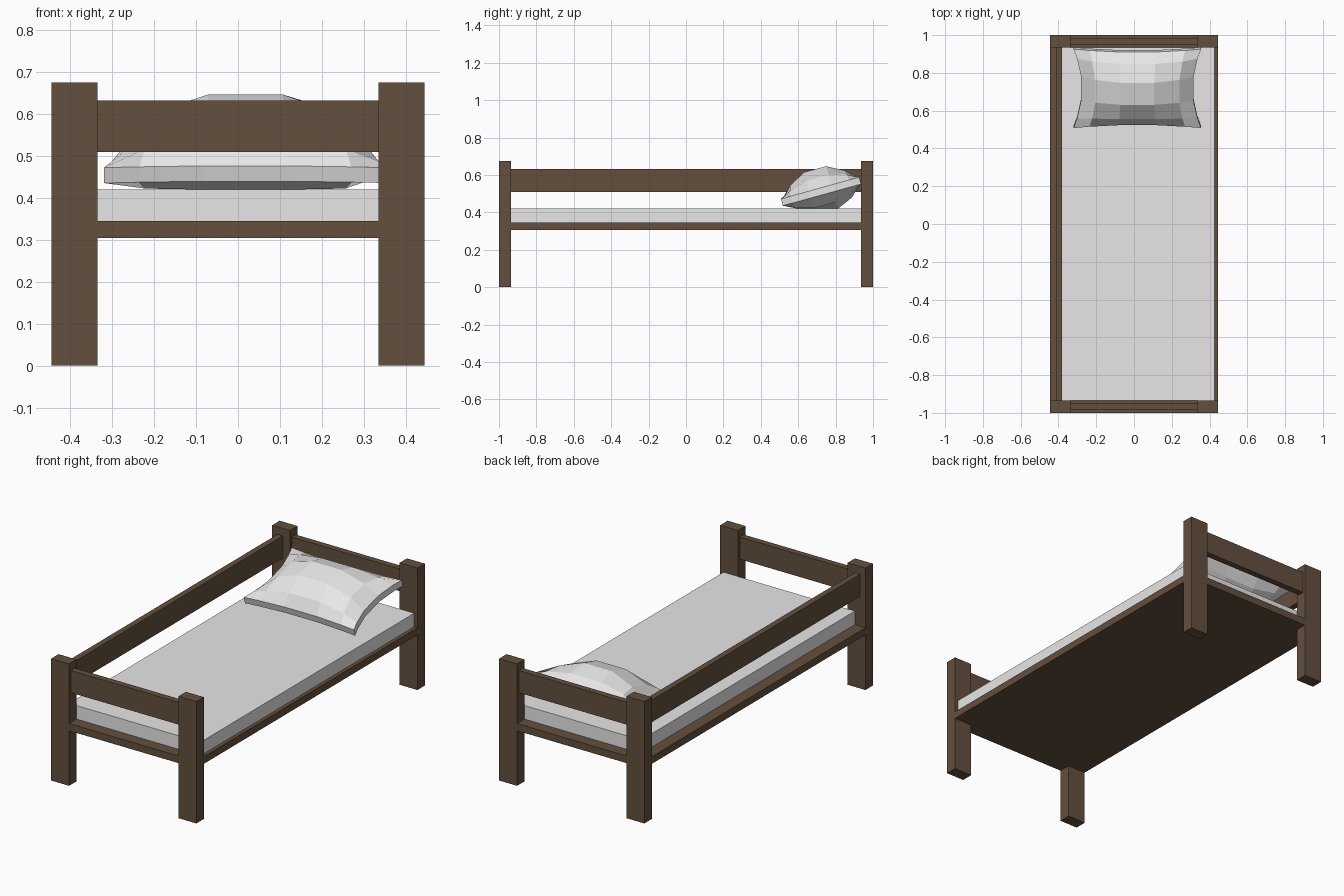
import bpy, bmesh, math
from mathutils import Matrix

if "Cube" in bpy.data.objects:
    bpy.data.objects.remove(bpy.data.objects["Cube"])


def material(name, rgb):
    m = bpy.data.materials.new(name)
    m.diffuse_color = (*rgb, 1)
    m.use_nodes = True
    m.node_tree.nodes["Principled BSDF"].inputs["Base Color"].default_value = m.diffuse_color
    return m


WOOD = material("dark wood", (0.127, 0.080, 0.047))
LINEN = material("pale linen", (0.8, 0.8, 0.8))


def add_mesh(name, bm, mat):
    bmesh.ops.recalc_face_normals(bm, faces=bm.faces)
    me = bpy.data.meshes.new(name)
    bm.to_mesh(me)
    bm.free()
    me.materials.append(mat)
    ob = bpy.data.objects.new(name, me)
    bpy.context.collection.objects.link(ob)
    return ob


def box(name, x, y, z, mat):
    """Box from (min, max) ranges on each axis."""
    bm = bmesh.new()
    size = [b - a for a, b in (x, y, z)]
    mid = [(a + b) / 2 for a, b in (x, y, z)]
    bmesh.ops.create_cube(bm, size=1, matrix=Matrix.Translation(mid) @ Matrix.Diagonal((*size, 1)))
    return add_mesh(name, bm, mat)


# Corner posts and end boards
for end, sy in (("front", -1), ("back", 1)):
    for side, sx in (("left", -1), ("right", 1)):
        box(f"{end}_{side}_post", sorted((sx * 0.335, sx * 0.445)),
            sorted((sy * 0.935, sy)), (0, 0.675), WOOD)
    box(f"{end}_end_board", (-0.335, 0.335), sorted((sy * 0.95, sy * 0.985)), (0.51, 0.633), WOOD)

# Side rail on the left only
box("side_rail", (-0.413, -0.38), (-0.935, 0.935), (0.51, 0.633), WOOD)

# Platform: full-width centre plus end strips between the posts
box("platform", (-0.445, 0.445), (-0.935, 0.935), (0.305, 0.345), WOOD)
for end, sy in (("front", -1), ("back", 1)):
    box(f"{end}_platform_strip", (-0.335, 0.335), sorted((sy * 0.935, sy)), (0.305, 0.345), WOOD)

# Mattress
box("mattress", (-0.38, 0.425), (-0.935, 0.935), (0.345, 0.42), LINEN)

# Pillow: two bulged grids with pinched sides, joined by an edge strip
STEPS = (-1, -0.75, -0.3, 0.3, 0.75, 1)
N = len(STEPS)
TILT = math.radians(15.5)
bm = bmesh.new()
layers = []
for sign in (1, -1):
    grid = []
    for v in STEPS:
        row = []
        for u in STEPS:
            px = 0.3375 * u * (1 - 0.13 * (1 - v * v))
            py = 0.217 * v * (1 - 0.08 * (1 - u * u))
            h = sign * (0.019 + 0.115 * (1 - abs(u) ** 2.5) * (1 - abs(v) ** 2.5))
            y = 0.722 + py * math.cos(TILT) - h * math.sin(TILT)
            z = 0.512 + py * math.sin(TILT) + h * math.cos(TILT)
            row.append(bm.verts.new((0.0175 + px, y, max(z, 0.42))))
        grid.append(row)
    for j in range(N - 1):
        for i in range(N - 1):
            bm.faces.new((grid[j][i], grid[j][i + 1], grid[j + 1][i + 1], grid[j + 1][i]))
    layers.append(grid)

rim = ([(0, i) for i in range(N - 1)] + [(j, N - 1) for j in range(N - 1)]
       + [(N - 1, i) for i in range(N - 1, 0, -1)] + [(j, 0) for j in range(N - 1, 0, -1)])
top, bottom = layers
for (a, b), (c, d) in zip(rim, rim[1:] + rim[:1]):
    bm.faces.new((top[a][b], top[c][d], bottom[c][d], bottom[a][b]))
add_mesh("pillow", bm, LINEN)
